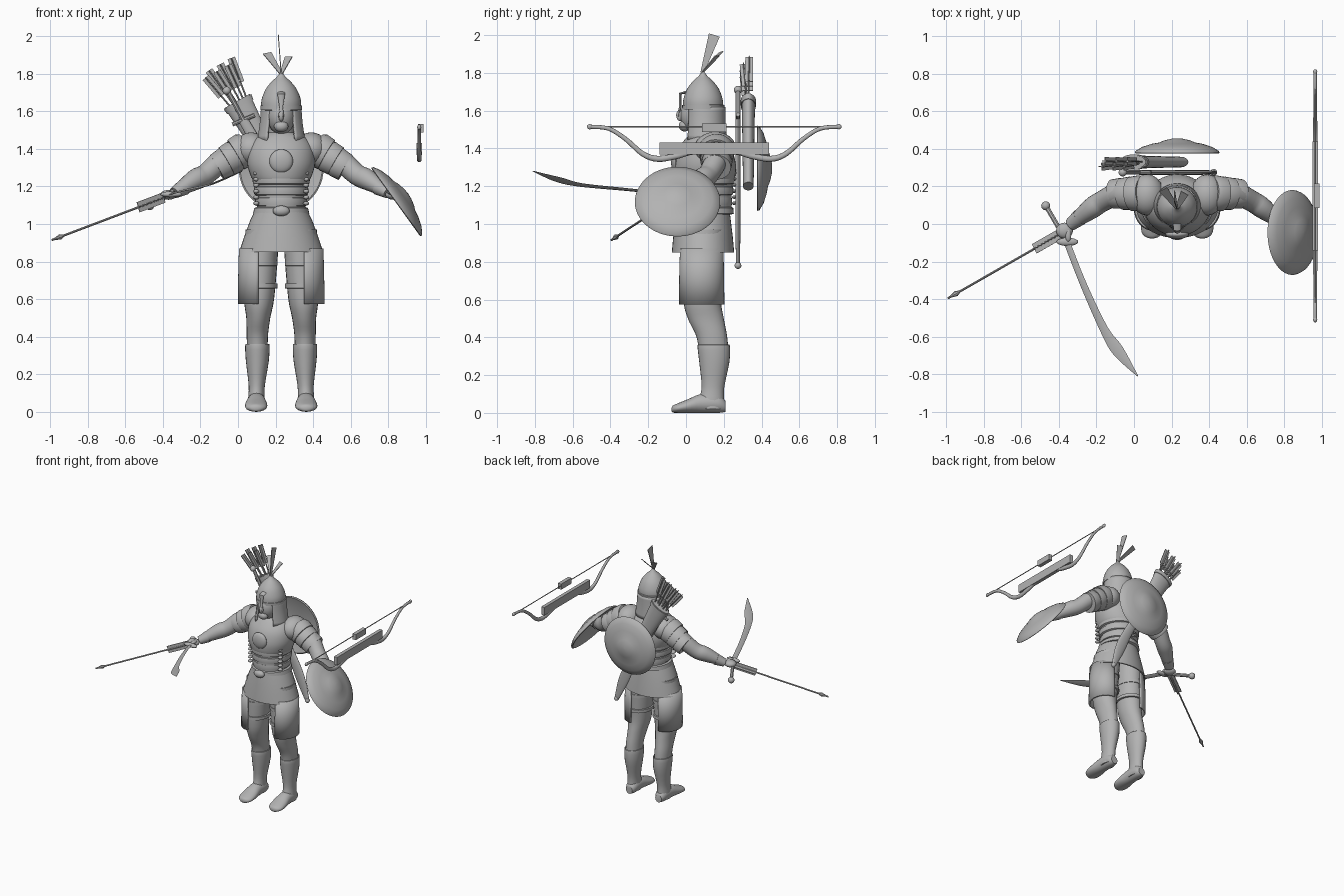
import bpy, bmesh, math
from mathutils import Vector

cube = bpy.data.objects.get("Cube")
if cube:
    bpy.data.objects.remove(cube, do_unlink=True)

grey = bpy.data.materials.new("plain_grey")
grey.use_nodes = True
grey.diffuse_color = (0.45, 0.45, 0.45, 1)
grey.node_tree.nodes["Principled BSDF"].inputs["Base Color"].default_value = grey.diffuse_color

BODY_X = 0.23          # middle of the figure
UP = Vector((0, 0, 1))
BOTH = ((1, "left_"), (-1, "right_"))


def finish(name, bm, side, origin, angle=40):
    """Mirror, shift and turn a bmesh into a shaded object."""
    for v in bm.verts:
        v.co.x = v.co.x * side + origin
    bmesh.ops.recalc_face_normals(bm, faces=bm.faces)
    mesh = bpy.data.meshes.new(name)
    bm.to_mesh(mesh)
    bm.free()
    mesh.materials.append(grey)
    mesh.polygons.foreach_set("use_smooth", [True] * len(mesh.polygons))
    mesh.set_sharp_from_angle(angle=math.radians(angle))
    obj = bpy.data.objects.new(name, mesh)
    bpy.context.collection.objects.link(obj)
    return obj


def refine(rings, steps):
    """Catmull-Rom interpolation between rings."""
    rows = [Vector(r) for r in rings]
    out = []
    for i in range(len(rows) - 1):
        b, c = rows[i], rows[i + 1]
        a = rows[i - 1] if i else b
        d = rows[min(i + 2, len(rows) - 1)]
        for k in range(steps):
            t = k / steps
            out.append(b + (c - a) * (t / 2) + (a * 2 - b * 5 + c * 4 - d) * (t * t / 2)
                       + ((b - c) * 3 + d - a) * (t ** 3 / 2))
    return out + [rows[-1]]


def loft(name, rings, axis=None, ref=(1, 0, 0), sides=24, span=None, phase=0, steps=1, side=1, origin=BODY_X):
    """Skin elliptical rings (x, y, z, half width, half depth)."""
    rows = refine(rings, steps)
    mids = [Vector(r[:3]) for r in rows]
    bm = bmesh.new()
    loops = []
    for i, row in enumerate(rows):
        t = axis or (mids[min(i + 1, len(mids) - 1)] - mids[max(i - 1, 0)])
        t = Vector(t).normalized()
        u = Vector(ref)
        u = (u - t * u.dot(t)).normalized()
        v = t.cross(u)
        loop = []
        for k in range(sides if span is None else sides + 1):
            f = k / sides
            ang = math.radians(phase + 360 * f if span is None else span[0] + (span[1] - span[0]) * f)
            loop.append(bm.verts.new(mids[i] + u * row[3] * math.cos(ang) + v * row[4] * math.sin(ang)))
        loops.append(loop)
    for p, q in zip(loops, loops[1:]):
        for k in range(sides):
            j = (k + 1) % len(p)
            bm.faces.new((p[k], p[j], q[j], q[k]))
    if span is None:
        bm.faces.new(loops[0])
        bm.faces.new(loops[-1])
    obj = finish(name, bm, side, origin)
    if span is not None:
        solid = obj.modifiers.new("thickness", "SOLIDIFY")
        solid.thickness = 0.012
    return obj


def upright(name, rows, y=0.1, **kw):
    """Horizontal rings (z, half width, half depth) on the body's middle."""
    return loft(name, [(0, y, z, a, b) for z, a, b in rows], axis=UP, sides=40, **kw)


def ball(name, mid, size, side=1, origin=BODY_X):
    bm = bmesh.new()
    bmesh.ops.create_uvsphere(bm, u_segments=20, v_segments=12, radius=1)
    for v in bm.verts:
        v.co = Vector(mid) + Vector(a * b for a, b in zip(v.co, size))
    return finish(name, bm, side, origin)


def bar(name, p, q, w, h, ref=(0, 1, 0), w_end=None, origin=0):
    """Straight bar with a rectangular section."""
    k = math.sqrt(0.5)
    return loft(name, [(*p, w * k, h * k), (*q, (w_end or w) * k, h * k)], ref=ref, sides=4, phase=45, origin=origin)


def rod(name, p, q, r):
    return loft(name, [(*p, r, r), (*q, r, r)], ref=(0.3, 1, 0.2), sides=8, origin=0)


# Cuirass, belly bands, belt and skirt
upright("cuirass", [(1.49, .06, .06), (1.46, .13, .095), (1.4, .172, .14), (1.32, .18, .163),
                    (1.25, .16, .16), (1.2, .135, .145), (1.08, .128, .14)], steps=4)
for i in range(3):
    z, a = 1.235 - 0.058 * i, 0.153 - 0.007 * i
    upright(f"belly_band_{i}", [(z + .028, a - .02, a - .015), (z + .02, a - .003, a + .003), (z, a, a + .006),
                                (z - .02, a - .003, a + .003), (z - .028, a - .02, a - .015)])
upright("belt", [(1.09, .13, .14), (1.085, .143, .15), (1.055, .15, .153), (1.05, .13, .14)])
upright("skirt", [(1.08, .135, .14), (1.02, .165, .147), (.93, .198, .158), (.85, .224, .165),
                  (.85, .214, .155), (.93, .188, .148), (1.02, .15, .137)], y=.09)
ball("chest_boss", (0, -.055, 1.335), (.063, .025, .063))
ball("belt_buckle", (0, -.06, 1.07), (.045, .025, .028))
for i in range(6):
    z = 1.11 + .032 * i
    for s, n in BOTH:
        ball(f"{n}lace_{i}", (.133, .02, z), (.016, .02, .011), s)
    ball(f"back_lace_{i}", (0, .255, z), (.03, .012, .009))

# Head and helmet
ball("face", (0, .06, 1.575), (.075, .09, .1))
ball("nose", (0, -.03, 1.575), (.014, .022, .03))
ball("beard", (0, -.008, 1.52), (.038, .03, .03))
upright("neck", [(1.4, .07, .07), (1.58, .06, .06)])
upright("helmet_dome", [(1.61, .106, .106), (1.66, .105, .104), (1.715, .084, .084), (1.755, .054, .054),
                        (1.785, .022, .022), (1.81, .005, .005)], y=.09, steps=4)
upright("helmet_brim", [(1.605, .1, .1), (1.607, .111, .112), (1.63, .111, .112), (1.633, .1, .1)], y=.092)
upright("neck_guard", [(1.62, .108, .108), (1.54, .114, .11), (1.445, .128, .116)], span=(-53, 233), steps=3)
loft("nose_guard", [(0, .01, 1.7, .022, .008), (0, -.03, 1.69, .02, .008), (0, -.03, 1.62, .009, .007),
                    (0, -.042, 1.57, .016, .007)], sides=8)
for i, (tip, ref, wide) in enumerate((((-.015, .15, 2), (0, 1, 0), .06), ((-.075, .185, 1.91), (1, .3, 0), .05),
                                      ((.04, .165, 1.89), (1, -.6, 0), .045))):
    bar(f"plume_{i}", (0, .085, 1.8), tip, .018, .005, ref, w_end=wide, origin=BODY_X)

for s, n in BOTH:
    # Arms with overlapping shoulder plates
    ball(n + "shoulder_plate", (.16, .155, 1.4), (.09, .11, .088), s)
    loft(n + "arm", [(.15, .165, 1.41, .075, .075), (.3, .165, 1.35, .062, .062), (.4, .12, 1.265, .056, .056),
                     (.46, .08, 1.235, .055, .055), (.57, -.005, 1.165, .026, .03)], ref=UP, steps=4, side=s)
    for i in range(3):
        x, r = .18 + .05 * i, .096 - .007 * i
        p = Vector((x, .165, 1.405 - .034 * i))
        q = p + Vector((.062, -.005, -.036))
        loft(f"{n}arm_plate_{i}", [(*p, r - .012, r - .012), (*p.lerp(q, .3), r - .002, r), (*q, r - .006, r - .004),
                                   (*q, r - .025, r - .025)], axis=q - p, ref=UP, side=s)
    loft(n + "wrist_cuff", [(.52, .035, 1.195, .043, .045), (.57, -.005, 1.165, .03, .034)], ref=UP, side=s)
    ball(n + "hand", (.6, -.035, 1.155), (.045, .042, .026), s)
    ball(n + "thumb", (.58, -.06, 1.17), (.016, .035, .013), s)

    # Legs, boots and thigh guards
    loft(n + "leg", [(.1, .09, .97, .09, .11), (.11, .085, .8, .09, .105), (.118, .085, .6, .08, .1),
                     (.122, .105, .5, .064, .095), (.127, .135, .41, .057, .082), (.127, .147, .33, .055, .078)],
         axis=UP, steps=4, side=s)
    loft(n + "boot", [(.127, .147, .33, .05, .07), (.127, .147, .36, .058, .078), (.127, .147, .35, .065, .086),
                      (.127, .15, .27, .061, .08), (.13, .143, .14, .043, .06), (.132, .135, .07, .044, .066),
                      (.132, .135, .02, .045, .068)], axis=UP, steps=3, side=s)
    loft(n + "foot", [(.13, .208, .035, .028, .03), (.13, .17, .05, .045, .05), (.132, .08, .05, .05, .05),
                      (.133, .01, .036, .059, .036), (.134, -.045, .025, .055, .025), (.134, -.07, .02, .032, .018),
                      (.134, -.077, .018, .008, .006)], axis=(0, -1, 0), steps=3, side=s)
    loft(n + "thigh_guard", [(.125, .083, .87, .1, .115), (.125, .083, .72, .104, .119),
                             (.125, .083, .575, .106, .12)], axis=UP, span=(-92, 92), side=s)
    for i, z in enumerate((.79, .67)):
        loft(f"{n}thigh_strap_{i}", [(.113, .085, z + h, a, a + .016) for h, a in
                                     ((-.014, .08), (-.012, .094), (.012, .094), (.014, .08))], axis=UP, side=s)


def shield(name, mid, normal):
    n = Vector(normal).normalized()
    dish = ((.04, .005), (.025, .14), (0, .218), (.004, .226), (.014, .222), (.036, .185), (.052, .135),
            (.059, .095), (.07, .07), (.079, .03), (.081, .004))
    loft(name, [(*(Vector(mid) + n * d), r, r) for d, r in dish], axis=n, ref=(0.1, 1, 0), sides=48, origin=0)


shield("hand_shield", (.84, -.045, 1.115), (.81, 0, .585))
shield("back_shield", (BODY_X, .375, 1.295), (0, 1, 0))

# Quiver with arrows
top, end = Vector((-.005, .33, 1.655)), Vector((.25, .33, 1.2))
along = (top - end).normalized()
across = Vector((along.z, 0, -along.x))
loft("quiver", [(*end, .045, .028), (*end.lerp(top, .6), .06, .032), (*top, .078, .036)], axis=along, origin=0)
loft("quiver_rim", [(*(top - along * .035), .08, .04), (*(top - along * .005), .084, .041)], axis=along, origin=0)
for i in range(6):
    f = i / 5 - .5
    start = top - along * .1 + across * f * .07 + UP * .01
    tip = top + along * (.19 + .025 * (i % 2)) + across * f * .17 + Vector((0, .03 * (i % 2) - .025, 0))
    rod(f"quiver_arrow_{i}", start, tip, .005)
    for k, ref in enumerate((across, (0, 1, 0))):
        bar(f"quiver_fletching_{i}_{k}", start.lerp(tip, .55), tip, .042, .005, ref)

# Sheathed sabre across the back
loft("sheath", [(-.2, .275, 1.55, .026, .013), (-.09, .275, 1.36, .03, .013), (.05, .275, 1.12, .036, .013),
                (.13, .275, .95, .042, .013), (.19, .275, .79, .02, .01)], steps=4, sides=16)
rod("sheathed_grip", (-.05, .275, 1.7), (.03, .275, 1.55), .013)
rod("sheathed_guard", (-.03, .275, 1.53), (.09, .275, 1.58), .011)
ball("sheathed_pommel", (-.29, .275, 1.71), (.022, .022, .022))
ball("sheath_tip", (.195, .275, .78), (.018, .018, .018))

# Sabre in the right hand
loft("sabre_blade", [(-.36, -.09, 1.16, .018, .005), (-.27, -.32, 1.183, .019, .005), (-.16, -.56, 1.207, .024, .005),
                     (-.085, -.675, 1.235, .033, .005), (.02, -.81, 1.28, .003, .002)],
     ref=(1, 0, .4), sides=4, steps=5, origin=0)
rod("sabre_grip", (-.465, .09, 1.1), (-.36, -.09, 1.16), .013)
ball("sabre_pommel", (-.47, .097, 1.098), (.024, .024, .024), origin=0)
ball("sabre_guard", (-.355, -.095, 1.158), (.058, .022, .016), origin=0)

# Arrow held in the right hand
nock, point = Vector((-.37, -.04, 1.15)), Vector((-.99, -.395, .915))
rod("arrow_shaft", nock, point, .006)
for k, ref in enumerate((UP, (0, 1, 0))):
    bar(f"arrow_fletching_{k}", nock.lerp(point, .04), nock.lerp(point, .26), .056, .005, ref)
loft("arrow_head", [(*nock.lerp(point, f), r, r) for f, r in ((.9, .006), (.93, .015), (1, .001))],
     ref=UP, sides=8, origin=0)

# Bow beside the left hand, symmetrical about its grip
BOW_X, MID = .965, .15
half = [(-.66, 1.515, .011), (-.56, 1.505, .011), (-.47, 1.45, .012), (-.38, 1.372, .014), (-.3, 1.345, .016),
        (-.2, 1.36, .016), (-.1, 1.385, .016)]
limb = half + [(-y, z, r) for y, z, r in reversed(half)]
loft("bow_limbs", [(BOW_X, MID + y, z, r * .8, r) for y, z, r in limb], steps=4, sides=12, origin=0)
bar("bow_grip", (BOW_X, MID - .29, 1.4), (BOW_X, MID + .29, 1.4), .028, .064, ref=(1, 0, 0))
bar("string_grip", (BOW_X + .008, MID - .065, 1.51), (BOW_X + .008, MID + .065, 1.51), .03, .045, ref=(1, 0, 0))
rod("bow_string", (BOW_X, MID - .65, 1.515), (BOW_X, MID + .65, 1.515), .0035)
for s in (-1, 1):
    ball("bow_tip", (BOW_X, MID + s * .66, 1.515), (.011, .014, .014), origin=0)
